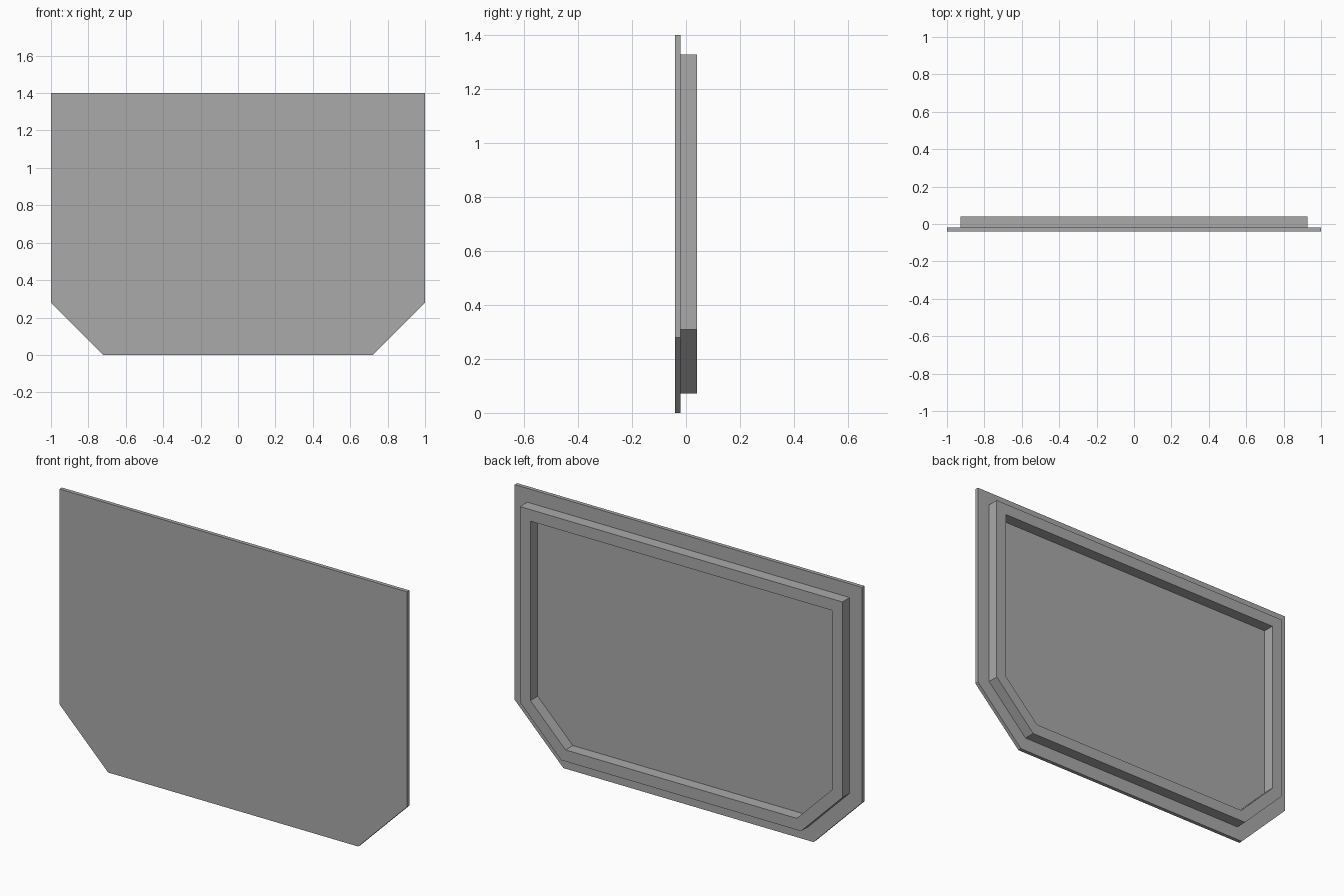
import bpy, bmesh, math

cube = bpy.data.objects.get("Cube")
if cube:
    bpy.data.objects.remove(cube, do_unlink=True)

grey = bpy.data.materials.new("plain grey")
grey.use_nodes = True
COLOUR = (0.4, 0.4, 0.4, 1)
grey.diffuse_color = COLOUR
grey.node_tree.nodes["Principled BSDF"].inputs["Base Color"].default_value = COLOUR

HEIGHT, CUT = 1.4, 0.28
FRONT, SEAM, BACK = -0.04, -0.02, 0.04


def outline(inset):
    """Panel outline with cut lower corners, offset evenly inwards."""
    slide = inset * math.tan(math.radians(22.5))
    side, low = 1 - inset, 1 - CUT - slide
    right = [(low, inset), (side, CUT + slide), (side, HEIGHT - inset)]
    return right + [(-x, z) for x, z in reversed(right)]


def make_object(name, bm):
    bmesh.ops.recalc_face_normals(bm, faces=bm.faces)
    mesh = bpy.data.meshes.new(name)
    bm.to_mesh(mesh)
    bm.free()
    mesh.materials.append(grey)
    obj = bpy.data.objects.new(name, mesh)
    bpy.context.collection.objects.link(obj)


def ring(bm, inset, y):
    return [bm.verts.new((x, y, z)) for x, z in outline(inset)]


def bridge(bm, a, b):
    for i in range(len(a)):
        j = (i + 1) % len(a)
        bm.faces.new((a[i], a[j], b[j], b[i]))


# Flat front panel
bm = bmesh.new()
front, back = ring(bm, 0, FRONT), ring(bm, 0, SEAM)
bm.faces.new(front)
bm.faces.new(back)
bridge(bm, front, back)
make_object("front_panel", bm)

# Raised rim on the back, open in the middle
bm = bmesh.new()
OUTER, INNER = 0.072, 0.132
loops = [ring(bm, inset, y) for inset, y in
         ((OUTER, SEAM), (OUTER, BACK), (INNER, BACK), (INNER, SEAM))]
for i in range(4):
    bridge(bm, loops[i], loops[(i + 1) % 4])
make_object("back_rim", bm)
